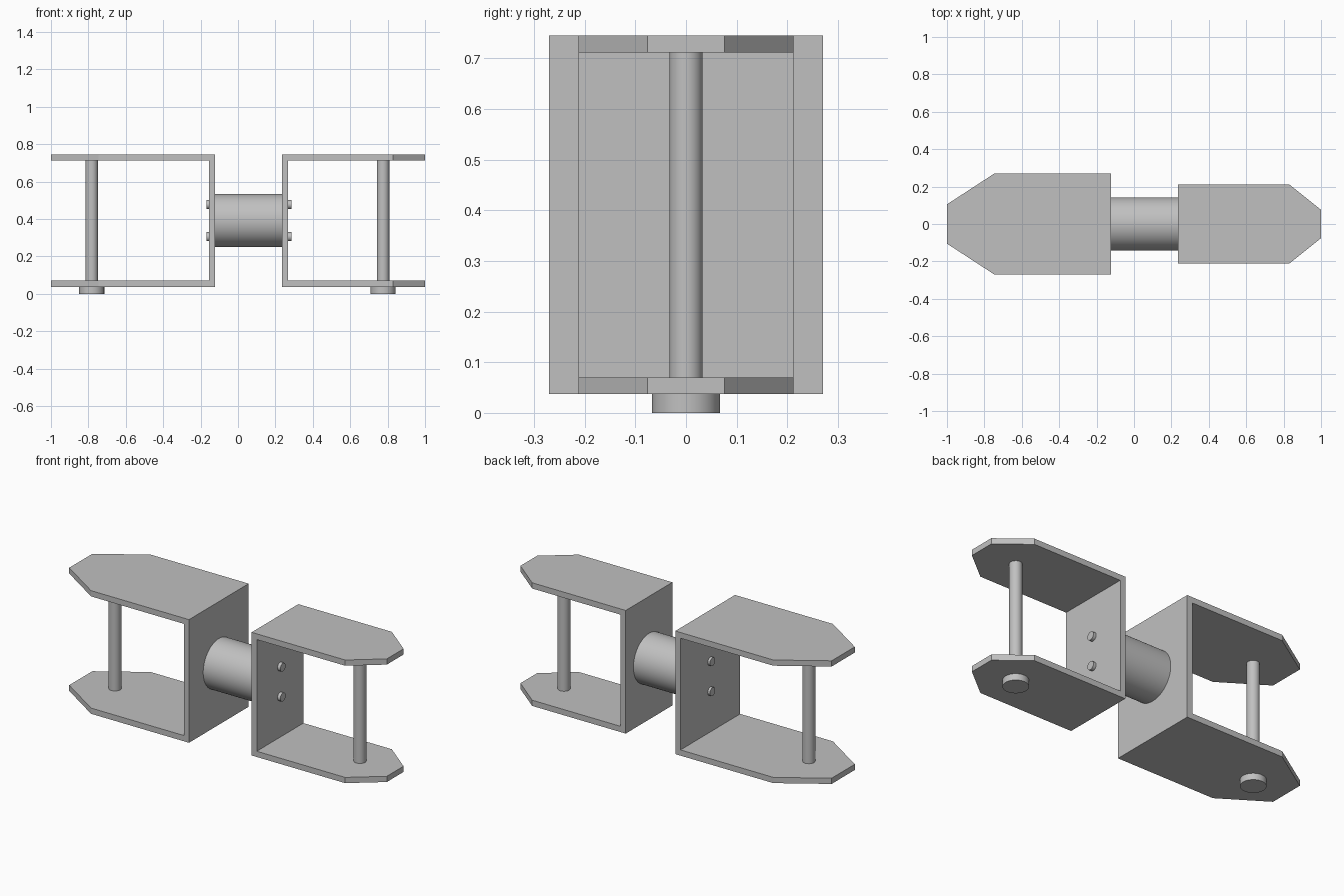
import bpy, bmesh, math
from mathutils import Vector

cube = bpy.data.objects.get("Cube")
if cube:
    bpy.data.objects.remove(cube, do_unlink=True)

grey = bpy.data.materials.new("plain grey")
grey.use_nodes = True
GREY = (0.53, 0.53, 0.53, 1)
grey.diffuse_color = GREY
grey.node_tree.nodes["Principled BSDF"].inputs["Base Color"].default_value = GREY

BOTTOM, TOP, WALL = 0.037, 0.745, 0.033
MID = (BOTTOM + TOP) / 2


def cylinder(name, radius, start, end, sides=48):
    """Smooth-sided cylinder running between two points."""
    a, b = Vector(start), Vector(end)
    bpy.ops.mesh.primitive_cylinder_add(
        vertices=sides, radius=radius, depth=(b - a).length, location=(a + b) / 2,
        rotation=(b - a).to_track_quat('Z', 'Y').to_euler())
    obj = bpy.context.object
    obj.name = name
    obj.data.materials.append(grey)
    bpy.ops.object.shade_smooth_by_angle(angle=math.radians(40))
    return obj


def bracket(name, web, tip, shoulder, half_width, half_tip):
    """U-shaped bracket: extruded channel with its corners cut off at the open end."""
    s = 1 if tip > web else -1
    inner = web + s * WALL
    profile = [(web, BOTTOM), (tip, BOTTOM), (tip, BOTTOM + WALL), (inner, BOTTOM + WALL),
               (inner, TOP - WALL), (tip, TOP - WALL), (tip, TOP), (web, TOP)]
    bm = bmesh.new()
    face = bm.faces.new([bm.verts.new((x, -half_width, z)) for x, z in profile])
    ext = bmesh.ops.extrude_face_region(bm, geom=[face])
    verts = [g for g in ext["geom"] if isinstance(g, bmesh.types.BMVert)]
    bmesh.ops.translate(bm, verts=verts, vec=(0, 2 * half_width, 0))
    # Chamfer both corners of each flange
    for side in (-1, 1):
        normal = Vector((s * (half_width - half_tip), side * abs(tip - shoulder), 0))
        geom = bm.verts[:] + bm.edges[:] + bm.faces[:]
        bmesh.ops.bisect_plane(bm, geom=geom, plane_co=(shoulder, side * half_width, 0),
                               plane_no=normal.normalized(), clear_outer=True)
        bmesh.ops.holes_fill(bm, edges=[e for e in bm.edges if e.is_boundary])
    bmesh.ops.recalc_face_normals(bm, faces=bm.faces[:])
    mesh = bpy.data.meshes.new(name)
    bm.to_mesh(mesh)
    bm.free()
    mesh.materials.append(grey)
    obj = bpy.data.objects.new(name, mesh)
    bpy.context.collection.objects.link(obj)


# Two brackets, back to back
bracket("right_bracket", -0.122, -1.0, -0.745, 0.271, 0.105)
bracket("left_bracket", 0.235, 1.0, 0.83, 0.212, 0.076)

# Central swivel barrel between the webs
cylinder("swivel_barrel", 0.142, (-0.122, 0, MID), (0.235, 0, MID), 64)

# Headed pins through the flanges, and bolt ends through the webs
for side, pin_x, bolt_in, bolt_out in (("right", -0.782, -0.13, -0.169),
                                       ("left", 0.776, 0.245, 0.286)):
    cylinder(side + "_pin", 0.033, (pin_x, 0, 0.03), (pin_x, 0, TOP - 0.005))
    cylinder(side + "_pin_head", 0.067, (pin_x, 0, 0), (pin_x, 0, BOTTOM))
    for level, dz in (("lower", -0.086), ("upper", 0.086)):
        cylinder(f"{side}_{level}_bolt", 0.024,
                 (bolt_in, 0, MID + dz), (bolt_out, 0, MID + dz), 32)
